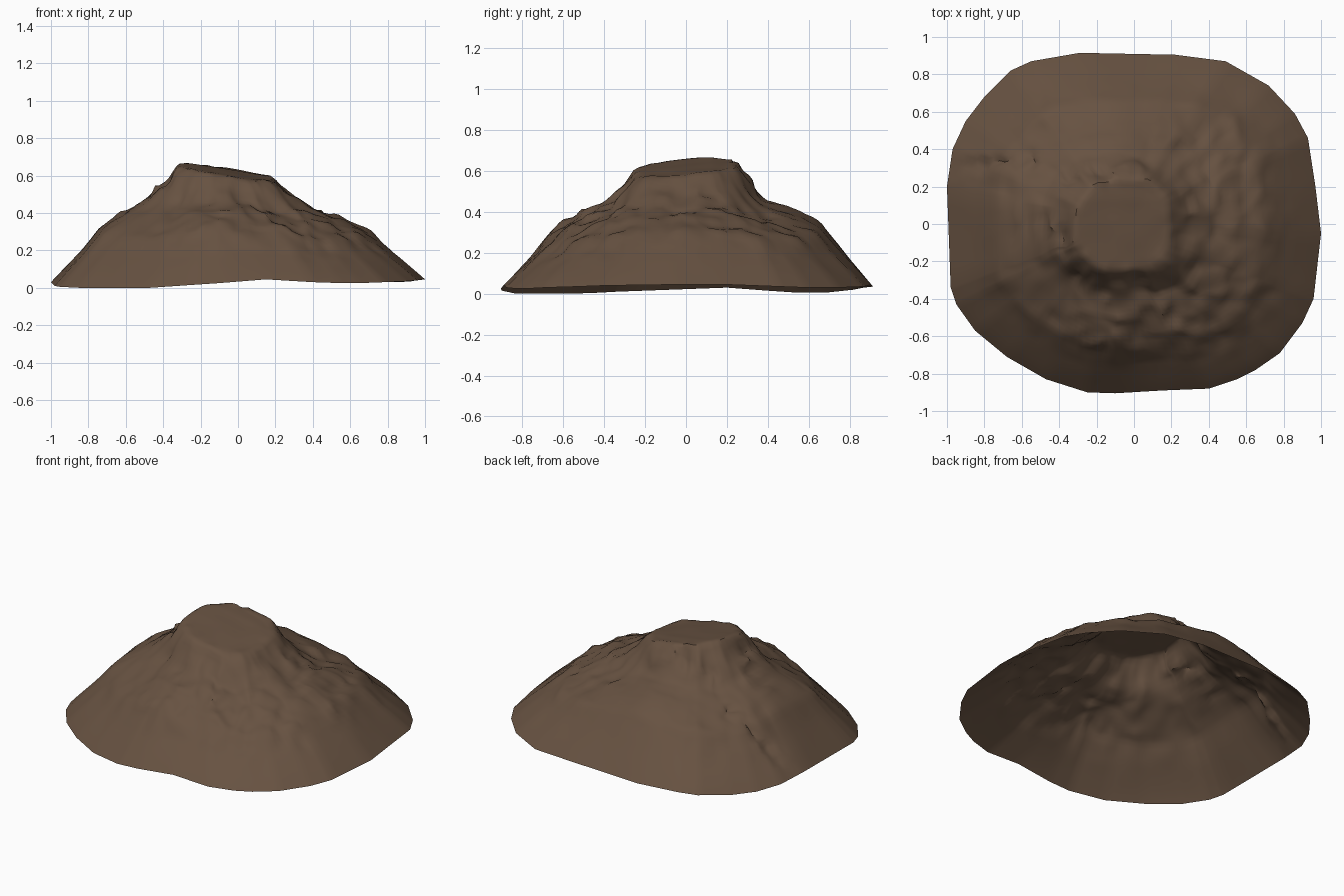
import bpy, bmesh, math
from mathutils import Vector, noise

if "Cube" in bpy.data.objects:
    bpy.data.objects.remove(bpy.data.objects["Cube"])

# Rim outline, counter-clockwise: x, y, z
RIM = [(1, -.05, .045), (.97, .2, .045), (.93, .46, .035), (.86, .59, .03), (.72, .74, .03),
       (.49, .87, .035), (.22, .905, .045), (-.29, .915, .035), (-.55, .87, .03),
       (-.66, .82, .02), (-.8, .68, .005), (-.9, .55, .005), (-.97, .4, .015),
       (-1, .2, .03), (-.98, -.34, .01), (-.95, -.43, .005), (-.85, -.57, 0),
       (-.68, -.71, 0), (-.47, -.83, 0), (-.25, -.9, .015), (-.1, -.905, .025),
       (.15, -.89, .045), (.4, -.88, .03), (.55, -.83, .025), (.65, -.78, .025),
       (.78, -.69, .03), (.9, -.53, .035), (.96, -.4, .04)]
# Slope heights at fractions of the way from summit to rim: east, north, west, south
STOPS = [.25, .35, .42, .55, .72, .82]
SLOPES = [[.58, .495, .445, .38, .30, .215],
          [.65, .53, .46, .425, .345, .235],
          [.66, .57, .505, .425, .32, .205],
          [.59, .525, .455, .40, .31, .20]]
CENTRE = Vector((-.08, 0, 0))
# Broken cliff line on the left front of the summit, and ledges behind it
CRACKS = [[(-.62, .04), (-.45, 0), (-.33, -.14), (-.25, -.33)],
          [(-.33, .25), (-.12, .27), (.04, .33)],
          [(-.9, .3), (-.75, .33), (-.55, .34)]]
RINGS, SPLIT = 44, 5


def smooth(a, b, v):
    v = min(1, max(0, (v - a) / (b - a)))
    return v * v * (3 - 2 * v)


def interp(xs, ys, v):
    for i in range(len(xs) - 1):
        if v <= xs[i + 1]:
            f = (v - xs[i]) / (xs[i + 1] - xs[i])
            return ys[i] + f * (ys[i + 1] - ys[i])
    return ys[-1]


def segment_distance(p, a, b):
    a, b = Vector(a), Vector(b)
    f = max(0, min(1, (p - a).dot(b - a) / (b - a).length_squared))
    return (p - a - f * (b - a)).length


def crack_distance(x, y):
    p = Vector((x, y))
    return min(segment_distance(p, c[i], c[i + 1]) for c in CRACKS for i in range(len(c) - 1))


def surface_point(rim, t):
    x = CENTRE.x + (rim.x - CENTRE.x) * t
    y = CENTRE.y + (rim.y - CENTRE.y) * t
    angle = math.atan2(rim.y, rim.x - CENTRE.x)
    q = (angle / (math.pi / 2)) % 4
    i, f = int(q) % 4, q - int(q)
    row = [a + (b - a) * f for a, b in zip(SLOPES[i], SLOPES[(i + 1) % 4])]
    # tilted summit reaching furthest to the left front, then the slope profile
    top = .612 - .16 * max(x, -.32) + .1 * min(y, .13)
    edge = .02 * noise.noise(Vector((x * 6, y * 6, 7)))
    z = interp([0] + STOPS + [1], [.62] + row + [rim.z], min(1, t + edge * (1 - t) * 1.5))
    reach = .06 * max(0, math.cos(angle + math.radians(115)))
    z += (top - z) * (1 - smooth(.21 + reach, .29 + reach, t))
    # corners fall away more steeply
    z -= .042 * math.sin(2 * angle) ** 2 * smooth(.25, .45, t) * (1 - smooth(.75, 1, t))
    # rubble: strongest at the front right, faint at the back and left
    mask = smooth(.2, .36, t) * (1 - smooth(.7, .9, t))
    rough = .4 + .6 * smooth(-.3, .3, x - y * .7)
    p = Vector((x, y, .3))
    lump = noise.noise(p * 6) * .02 + noise.noise(p * 12) * .018
    ridge = (.3 - abs(noise.noise(p * 9 + Vector((5, 2, 0))))) * .025
    z += mask * rough * (lump + ridge)
    z += .004 * noise.noise(p * 7) * (1 - smooth(.8, 1, t))
    # jagged overhanging cracks
    crack = 1 - smooth(.0, .08, crack_distance(x, y))
    z += crack * (.035 * noise.noise(p * 17) - .008)
    shift = noise.noise_vector(p * 13) * (.02 * mask * rough + .03 * crack)
    return Vector((x + shift.x, y + shift.y, z))


# Rim points with each outline edge subdivided
rim = []
for k, a in enumerate(RIM):
    a, b = Vector(a), Vector(RIM[(k + 1) % len(RIM)])
    rim += [a.lerp(b, j / SPLIT) for j in range(SPLIT)]

# Open hill shell built as rings around the summit
bm = bmesh.new()
summit = bm.verts.new(surface_point(rim[0], 0))
rings = [[bm.verts.new(surface_point(r, k / RINGS)) for r in rim] for k in range(1, RINGS + 1)]
n = len(rim)
for j in range(n):
    bm.faces.new((summit, rings[0][j], rings[0][(j + 1) % n]))
    for inner, outer in zip(rings, rings[1:]):
        bm.faces.new((inner[j], outer[j], outer[(j + 1) % n], inner[(j + 1) % n]))

mesh = bpy.data.meshes.new("rocky_hill")
bm.to_mesh(mesh)
bm.free()
hill = bpy.data.objects.new("rocky_hill", mesh)
bpy.context.collection.objects.link(hill)

earth = bpy.data.materials.new("brown_earth")
earth.diffuse_color = (.135, .084, .053, 1)
earth.use_nodes = True
earth.node_tree.nodes["Principled BSDF"].inputs["Base Color"].default_value = earth.diffuse_color
mesh.materials.append(earth)

bpy.context.view_layer.objects.active = hill
hill.select_set(True)
bpy.ops.object.shade_smooth_by_angle(angle=math.radians(40))
